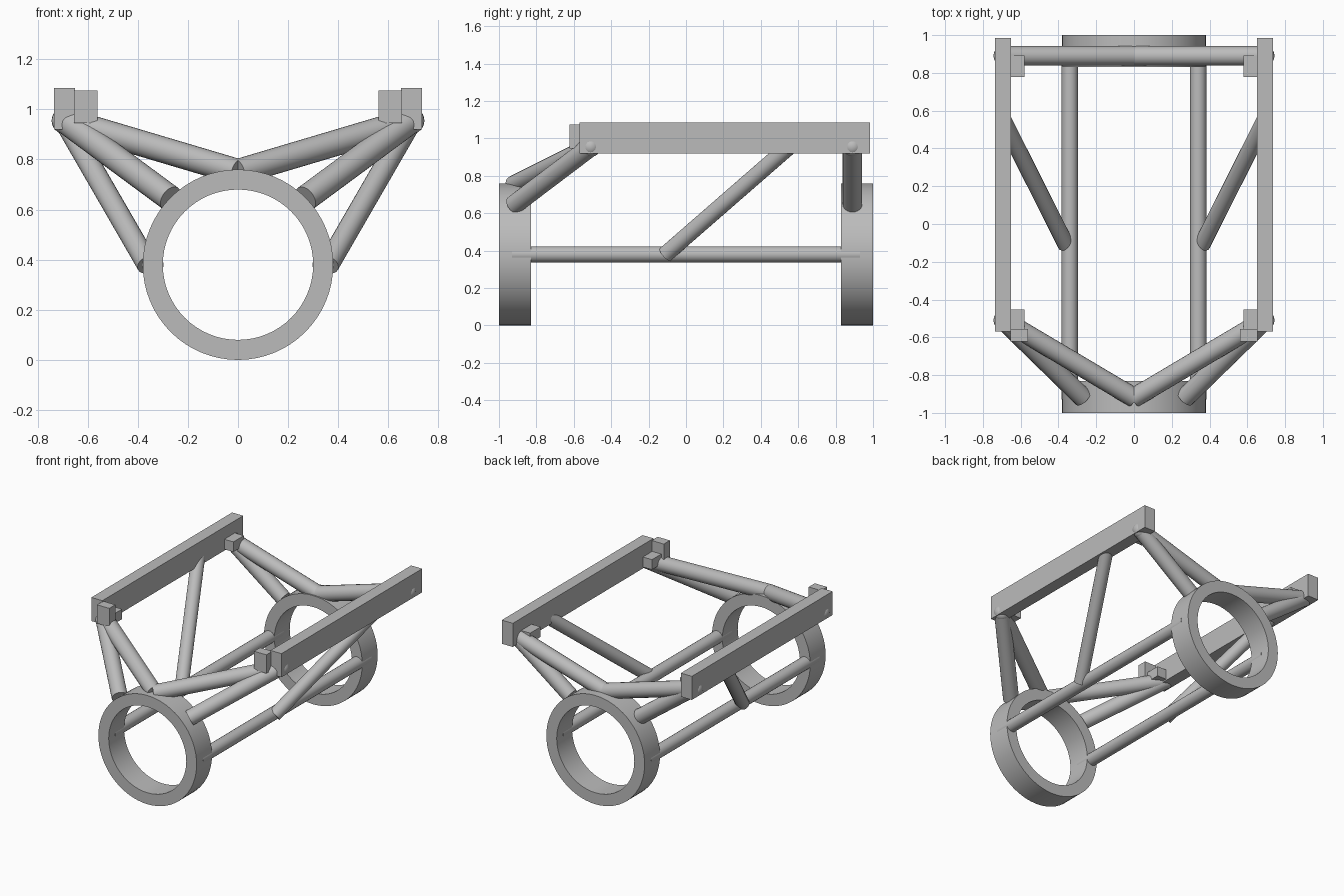
import bpy
import math
from mathutils import Vector

cube = bpy.data.objects.get("Cube")
if cube:
    bpy.data.objects.remove(cube, do_unlink=True)

grey = bpy.data.materials.new("plain grey")
grey.use_nodes = True
grey.diffuse_color = (0.5, 0.5, 0.5, 1)
grey.node_tree.nodes["Principled BSDF"].inputs["Base Color"].default_value = (0.5, 0.5, 0.5, 1)


def finish(name, smooth=True):
    obj = bpy.context.object
    obj.name = name
    obj.data.materials.append(grey)
    if smooth:
        bpy.ops.object.shade_smooth_by_angle(angle=math.radians(35))
    return obj


def tube(name, start, end, radius):
    a, b = Vector(start), Vector(end)
    bpy.ops.mesh.primitive_cylinder_add(vertices=20, radius=radius, depth=(b - a).length,
                                        location=(a + b) / 2)
    bpy.context.object.rotation_euler = (b - a).to_track_quat('Z', 'Y').to_euler()
    return finish(name)


def box(name, low, high):
    a, b = Vector(low), Vector(high)
    bpy.ops.mesh.primitive_cube_add(size=1, location=(a + b) / 2)
    bpy.context.object.scale = b - a
    return finish(name, False)


def mirrored_box(name, side, x, y, z):
    xs = sorted((side * x[0], side * x[1]))
    return box(name, (xs[0], y[0], z[0]), (xs[1], y[1], z[1]))


def ring(name, y, outer=0.38, inner=0.30, depth=0.17):
    # rectangular section revolved about the y axis
    n = 64
    verts, faces = [], []
    section = [(outer, -1), (outer, 1), (inner, 1), (inner, -1)]
    for i in range(n):
        t = 2 * math.pi * i / n
        for r, s in section:
            verts.append((r * math.cos(t), y + s * depth / 2, outer + r * math.sin(t)))
        for k in range(4):
            a, b = 4 * i, 4 * ((i + 1) % n)
            m = (k + 1) % 4
            faces.append((a + k, a + m, b + m, b + k))
    mesh = bpy.data.meshes.new(name)
    mesh.from_pydata(verts, [], faces)
    obj = bpy.data.objects.new(name, mesh)
    bpy.context.collection.objects.link(obj)
    bpy.ops.object.select_all(action='DESELECT')
    obj.select_set(True)
    bpy.context.view_layer.objects.active = obj
    # point the faces outward
    bpy.ops.object.mode_set(mode='EDIT')
    bpy.ops.mesh.select_all(action='SELECT')
    bpy.ops.mesh.normals_make_consistent(inside=False)
    bpy.ops.object.mode_set(mode='OBJECT')
    finish(name)


# End rings
ring("front_ring", -0.915)
ring("back_ring", 0.915)

for side, word in ((-1, "right"), (1, "left")):
    # Top rail and long lower tube
    mirrored_box(word + "_rail", side, (0.65, 0.735), (-0.57, 0.985), (0.92, 1.085))
    tube(word + "_lower_tube", (side * 0.34, -0.93, 0.38), (side * 0.34, 0.93, 0.38), 0.043)

    # Diagonal brace from lower tube to rail
    tube(word + "_side_brace", (side * 0.36, -0.11, 0.38), (side * 0.692, 0.55, 0.955), 0.044)

    # Struts from each ring up to the rail, with a ball at the joint
    for end, ring_y, rail_y in (("front", -0.92, -0.51), ("back", 0.89, 0.89)):
        joint = (side * 0.69, rail_y, 0.955)
        tube(f"{end}_{word}_upper_strut", (0, ring_y, 0.75), joint, 0.052)
        tube(f"{end}_{word}_lower_strut", (side * 0.27, ring_y, 0.645), joint, 0.052)
        bpy.ops.mesh.primitive_uv_sphere_add(segments=20, ring_count=12, radius=0.054, location=joint)
        finish(f"{end}_{word}_joint")

    # Brackets inside the rail and the stop block at its front
    for end, y in (("front", -0.51), ("back", 0.835)):
        mirrored_box(f"{end}_{word}_bracket", side, (0.58, 0.652), (y - 0.058, y + 0.058), (0.93, 1.0))
    mirrored_box(word + "_stop_block", side, (0.56, 0.655), (-0.622, -0.555), (0.945, 1.075))
